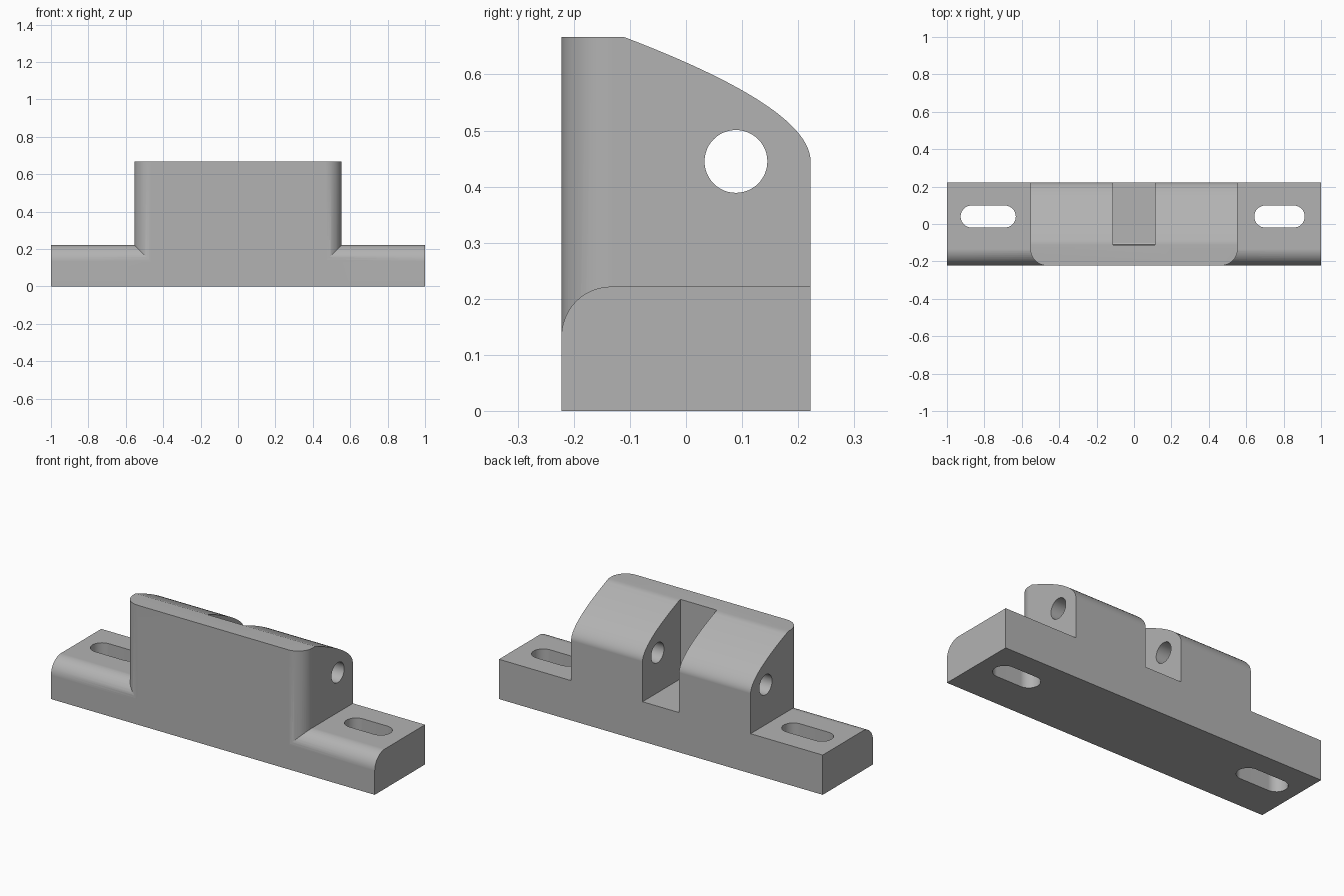
import bpy, bmesh
from math import pi, cos, sin, radians

if "Cube" in bpy.data.objects:
    bpy.data.objects.remove(bpy.data.objects["Cube"], do_unlink=True)

HALF_Y, BASE_Z, TOP_Z, LUG_X, R = 0.222, 0.222, 0.667, 0.5545, 0.089

grey = bpy.data.materials.new("plain grey")
grey.use_nodes = True
colour = (0.45, 0.45, 0.45, 1)
grey.diffuse_color = colour
grey.node_tree.nodes["Principled BSDF"].inputs["Base Color"].default_value = colour


def arc(cx, cy, r, start, end, n):
    """Points on an arc, angles in degrees."""
    return [(cx + r * cos(radians(start + (end - start) * i / n)),
             cy + r * sin(radians(start + (end - start) * i / n))) for i in range(n + 1)]


def prism(name, profile, axis, low, high, round_front=0):
    """Extrude a (y, z) profile along x, or an (x, y) profile along z."""
    bm = bmesh.new()
    place = (lambda p: (low, *p)) if axis == "x" else (lambda p: (*p, low))
    face = bm.faces.new([bm.verts.new(place(p)) for p in profile])
    new = bmesh.ops.extrude_face_region(bm, geom=[face])["geom"]
    for v in new:
        if isinstance(v, bmesh.types.BMVert):
            v.co["xyz".index(axis)] = high
    if round_front:
        edges = [e for e in bm.edges
                 if all(v.co.y < -HALF_Y + 0.001 for v in e.verts)
                 and abs(e.verts[0].co.z - e.verts[1].co.z) > 0.1]
        bmesh.ops.bevel(bm, geom=edges, offset=round_front, segments=12,
                        profile=0.5, affect="EDGES")
    bmesh.ops.recalc_face_normals(bm, faces=bm.faces)
    mesh = bpy.data.meshes.new(name)
    bm.to_mesh(mesh)
    bm.free()
    mesh.materials.append(grey)
    obj = bpy.data.objects.new(name, mesh)
    bpy.context.collection.objects.link(obj)
    return obj


def combine(target, other, operation):
    """Apply a boolean and remove the helper."""
    bpy.context.view_layer.objects.active = target
    mod = target.modifiers.new("boolean", "BOOLEAN")
    mod.operation, mod.solver, mod.object = operation, "EXACT", other
    bpy.ops.object.modifier_apply(modifier=mod.name)
    bpy.data.objects.remove(other, do_unlink=True)


# Base bar with a rounded front top edge
body = prism("mounting_bracket",
             [(-HALF_Y, 0), (HALF_Y, 0), (HALF_Y, BASE_Z)]
             + arc(-HALF_Y + R, BASE_Z - R, R, 90, 180, 12), "x", -1, 1)

# Raised block: flat top falling in a curve to the back
start, pull, end = (-0.111, TOP_Z), (HALF_Y, 0.54), (HALF_Y, 0.445)
slope = []
for i in range(25):
    t = i / 24
    slope.append(tuple((1 - t) ** 2 * a + 2 * t * (1 - t) * b + t * t * c
                       for a, b, c in zip(start, pull, end)))
block = prism("raised_block",
              [(-HALF_Y, 0), (-HALF_Y, TOP_Z)] + slope + [(HALF_Y, 0)],
              "x", -LUG_X, LUG_X, R)
combine(body, block, "UNION")

# Gap between the lugs, with a small fillet at the floor
gap = prism("gap_cutter",
            [(0.4, BASE_Z), (0.4, 0.9), (-0.111, 0.9)]
            + arc(-0.1, BASE_Z + 0.011, 0.011, 180, 270, 5), "x", -0.113, 0.113)
combine(body, gap, "DIFFERENCE")

# Pin hole through both lugs
hole = prism("pin_hole_cutter", arc(0.089, 0.445, 0.056, 0, 360, 48)[:-1], "x", -0.8, 0.8)
combine(body, hole, "DIFFERENCE")

# Fixing slots in the feet
for left, right in ((-0.927, -0.632), (0.643, 0.913)):
    r, y = 0.059, 0.04
    slot = prism("slot_cutter", arc(right - r, y, r, -90, 90, 16)
                 + arc(left + r, y, r, 90, 270, 16), "z", -0.1, 0.4)
    combine(body, slot, "DIFFERENCE")

# Smooth curves, crisp edges
bpy.ops.object.select_all(action="DESELECT")
body.select_set(True)
bpy.context.view_layer.objects.active = body
bpy.ops.object.shade_smooth_by_angle(angle=radians(25))
weighted = body.modifiers.new("even shading", "WEIGHTED_NORMAL")
weighted.keep_sharp = True
